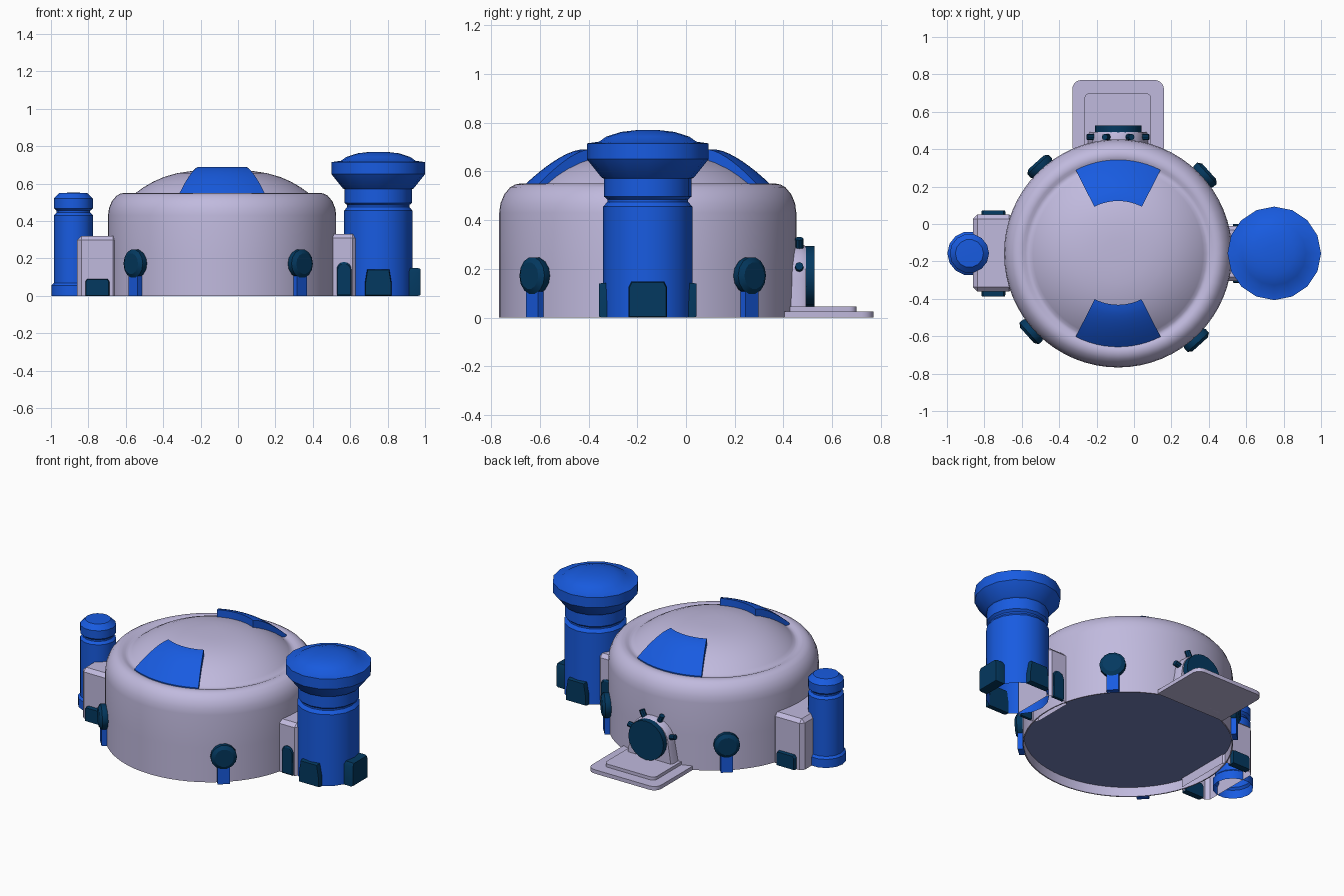
import bpy, bmesh, math
from mathutils import Vector, Matrix

if "Cube" in bpy.data.objects:
    bpy.data.objects.remove(bpy.data.objects["Cube"])


def material(name, rgb):
    m = bpy.data.materials.new(name)
    m.diffuse_color = (*rgb, 1)
    m.use_nodes = True
    m.node_tree.nodes["Principled BSDF"].inputs["Base Color"].default_value = m.diffuse_color
    return m


PALE = material("pale_lavender", (0.53, 0.49, 0.73))
BLUE = material("bright_blue", (0.009, 0.105, 0.75))
TEAL = material("dark_teal", (0.001, 0.04, 0.115))
SLATE = material("slate_blue", (0.17, 0.22, 0.48))
CX, CY = -0.085, -0.157          # centre of the main dome
TX, LX = 0.75, -0.88             # centres of the two towers


def finish(name, bm, mat, recalc=True):
    if recalc:
        bmesh.ops.recalc_face_normals(bm, faces=bm.faces)
    me = bpy.data.meshes.new(name)
    bm.to_mesh(me)
    bm.free()
    ob = bpy.data.objects.new(name, me)
    bpy.context.collection.objects.link(ob)
    me.materials.append(mat)
    bpy.ops.object.select_all(action='DESELECT')
    ob.select_set(True)
    bpy.context.view_layer.objects.active = ob
    bpy.ops.object.shade_smooth_by_angle(angle=math.radians(30))
    return ob


def lathe(name, profile, mat, x, y, sides):
    """Revolve (radius, height) points round a vertical axis."""
    bm = bmesh.new()
    vs = [bm.verts.new((x + r, y, z)) for r, z in profile]
    es = [bm.edges.new(p) for p in zip(vs, vs[1:])]
    bmesh.ops.spin(bm, geom=vs + es, cent=(x, y, 0), axis=(0, 0, 1),
                   angle=math.tau, steps=sides, use_duplicate=False)
    bmesh.ops.remove_doubles(bm, verts=bm.verts, dist=0.0005)
    return finish(name, bm, mat)


def open_box(name, x0, x1, y0, y1, z1, mat, bevel):
    """Chamfered block standing on the ground, hollow underneath."""
    bm = bmesh.new()
    bmesh.ops.create_cube(bm, size=1)
    for v in bm.verts:
        v.co = (x0 + (v.co.x + .5) * (x1 - x0), y0 + (v.co.y + .5) * (y1 - y0),
                (v.co.z + .5) * z1)
    es = [e for e in bm.edges if max(v.co.z for v in e.verts) > 1e-4]
    bmesh.ops.bevel(bm, geom=es, offset=bevel, segments=1, affect='EDGES')
    bmesh.ops.recalc_face_normals(bm, faces=bm.faces)
    base = [f for f in bm.faces if all(v.co.z < 1e-4 for v in f.verts)]
    bmesh.ops.delete(bm, geom=base, context='FACES')
    return finish(name, bm, mat, recalc=False)


def plate(name, outline, cx, cy, deg, layers, mat):
    """Stack a (side, height) outline outward from (cx, cy).
    layers: (distance, scale) pairs; scaling is about the outline's middle."""
    a = math.radians(deg)
    out, side = Vector((math.cos(a), math.sin(a), 0)), Vector((-math.sin(a), math.cos(a), 0))
    mz = (min(p[1] for p in outline) + max(p[1] for p in outline)) / 2
    bm = bmesh.new()
    rings = [[bm.verts.new(Vector((cx, cy, mz + (h - mz) * s)) + out * d + side * u * s)
              for u, h in outline] for d, s in layers]
    n = len(outline)
    for r0, r1 in zip(rings, rings[1:]):
        for i in range(n):
            bm.faces.new((r0[i], r0[(i + 1) % n], r1[(i + 1) % n], r1[i]))
    bm.faces.new(rings[0])
    bm.faces.new(rings[-1])
    return finish(name, bm, mat)


def disc(r, z, n):
    return [(r * math.cos(math.tau * i / n), z + r * math.sin(math.tau * i / n)) for i in range(n)]


def arch(w, spring, foot, n=8):
    return [(-foot, 0), (foot, 0)] + [(w * math.cos(math.pi * i / n), spring + w * math.sin(math.pi * i / n))
                                      for i in range(n + 1)]


def hatch(w, h, shoulder=.85, top=.86):
    return [(-w, 0), (w, 0), (w, h * shoulder), (w * top, h), (-w * top, h), (-w, h * shoulder)]


# main round hall with rolled shoulder, soft groove and shallow dome roof
roof = [(r, .53 + .143 * (1 - (r / .485) ** 3)) for r in
        [.455, .42, .37, .31, .24, .16, .08, 0]]
lathe("main_dome", [(.603, .06), (.603, 0), (.61, 0), (.61, .22), (.61, .43), (.605, .468), (.59, .505),
                    (.565, .535), (.545, .546), (.525, .55), (.508, .547), (.495, .541), (.484, .539),
                    (.472, .541)] + roof, PALE, CX, CY, 64)
lathe("hall_floor", [(.604, .06), (0, .06)], SLATE, CX, CY, 64)

# two curved blue roof panels
for sign, label in ((-1, "front"), (1, "back")):
    bm = bmesh.new()
    N, M = 8, 12
    top, low = [], []
    for i in range(N + 1):
        r = .28 + .22 * i / N if sign > 0 else .275 + .225 * i / N
        z = .55 + .14 * (1 - (i / N) ** 1.5)
        for grid, h in ((top, z), (low, z - .06)):
            row = []
            for j in range(M + 1):
                a = math.radians(-27 + 54 * j / M)
                row.append(bm.verts.new((CX + r * math.sin(a), CY + sign * r * math.cos(a), h)))
            grid.append(row)
    for g in (top, low):
        for i in range(N):
            for j in range(M):
                bm.faces.new((g[i][j], g[i][j + 1], g[i + 1][j + 1], g[i + 1][j]))
    for i in range(N):
        for j in (0, M):
            bm.faces.new((top[i][j], top[i + 1][j], low[i + 1][j], low[i][j]))
    for j in range(M):
        for i in (0, N):
            bm.faces.new((top[i][j], top[i][j + 1], low[i][j + 1], low[i][j]))
    finish(label + "_roof_panel", bm, BLUE)

# large control tower, open at the bottom
lathe("large_tower", [(.183, 0), (.183, .455), (.166, .475), (.166, .485), (.18, .497),
                      (.18, .57), (.19, .575), (.25, .65), (.25, .715), (.20, .722), (.17, .743),
                      (.11, .762), (.05, .769), (0, .77)], BLUE, TX, CY, 16)
for deg, label, d, shape in ((-90, "front", .2, hatch(.072, .142, .45, .82)),
                             (0, "right", .225, hatch(.079, .148)),
                             (90, "back", .2, hatch(.072, .142, .45, .82))):
    plate(label + "_tower_hatch", shape, TX, CY, deg,
          [(.165, 1), (d - .012, 1), (d, .95)], TEAL)

# small tower
lathe("small_tower", [(.118, 0), (.118, .055), (.105, .068), (.105, .43), (.09, .445),
                      (.09, .455), (.105, .468), (.105, .52), (.075, .55), (0, .552)],
      BLUE, LX, CY, 14)

# linking blocks between the towers and the hall
open_box("right_link", .485, .635, -.305, -.01, .33, PALE, .022)
open_box("left_link", -.86, -.645, -.36, .05, .32, PALE, .022)
for deg, label in ((-90, "front"), (90, "back")):
    plate(label + "_link_door", arch(.039, .142, .039), .567, CY, deg,
          [(.135, 1), (.152, 1), (.158, .9)], TEAL)
    plate(label + "_link_vent", hatch(.064, .09), -.752, CY, deg,
          [(.19, 1), (.222, 1), (.23, .95)], TEAL)

# four round portholes on blue posts
for k in range(4):
    deg = 42 + 90 * k
    plate(f"porthole_{k + 1}", disc(.077, .172, 14), CX, CY, deg,
          [(.60, .9), (.615, 1), (.64, 1), (.655, .72)], TEAL)
    plate(f"porthole_post_{k + 1}", [(-.036, 0), (.036, 0), (.036, .13), (-.036, .13)],
          CX, CY, deg, [(.603, 1), (.64, 1)], BLUE)


# entrance platform with rounded outer corners
def slab(name, x0, x1, y0, y1, z0, z1, r, mat):
    bm = bmesh.new()
    pts = [(x0, y0), (x1, y0)]
    for cx, start in ((x1 - r, 0), (x0 + r, 90)):
        for i in range(6):
            a = math.radians(start + 18 * i)
            pts.append((cx + r * math.cos(a), y1 - r + r * math.sin(a)))
    f = bm.faces.new([bm.verts.new((x, y, z0)) for x, y in pts])
    ext = bmesh.ops.extrude_face_region(bm, geom=[f], use_keep_orig=True)
    bmesh.ops.translate(bm, vec=(0, 0, z1 - z0),
                        verts=[v for v in ext["geom"] if isinstance(v, bmesh.types.BMVert)])
    finish(name, bm, mat)


slab("landing_pad", -.33, .16, .405, .77, 0, .025, .05, PALE)
slab("landing_step", -.265, .092, .42, .70, .025, .045, .03, PALE)

# entrance: arched frame, round door and radial knobs
plate("entrance_arch", arch(.142, .16, .168, 16), CX, 0, 90, [(.42, 1), (.472, 1), (.492, .94)], PALE)
plate("entrance_door", disc(.124, .17, 20), CX, 0, 90, [(.47, 1), (.527, 1)], TEAL)
for i, deg in enumerate((14, 65, 115, 166)):
    a = math.radians(deg)
    d = Vector((math.cos(a), 0, math.sin(a)))
    bm = bmesh.new()
    bmesh.ops.create_cone(bm, cap_ends=True, segments=8, radius1=.017, radius2=.017, depth=.05,
                          matrix=Matrix.Translation(Vector((CX, .465, .17)) + d * .145)
                          @ d.to_track_quat('Z', 'Y').to_matrix().to_4x4())
    finish(f"entrance_knob_{i + 1}", bm, TEAL)
